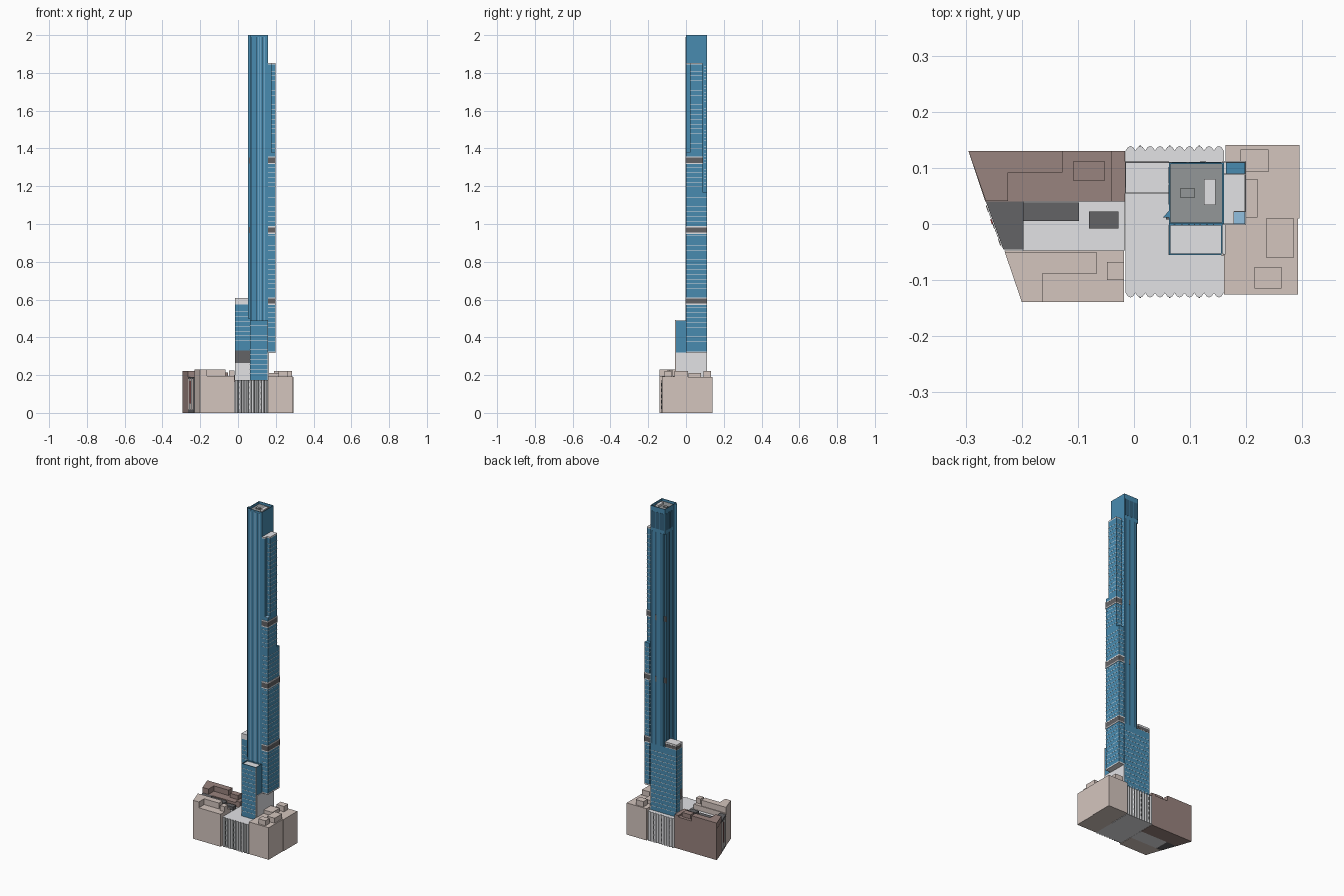
import bpy, bmesh

cube = bpy.data.objects.get("Cube")
if cube:
    bpy.data.objects.remove(cube, do_unlink=True)


def material(name, rgb):
    """Flat material from 0-255 display colour, stored as linear."""
    col = [((c / 255 + 0.055) / 1.055) ** 2.4 for c in rgb] + [1]
    m = bpy.data.materials.new(name)
    m.use_nodes = True
    m.diffuse_color = col
    m.node_tree.nodes["Principled BSDF"].inputs["Base Color"].default_value = col
    return m


BLUE = material("blue_glass", (72, 139, 176))
NAVY = material("deep_blue_glass", (52, 98, 126))
PALE = material("pale_blue_glass", (146, 192, 224))
LIGHT = material("light_grey", (226, 226, 229))
BEIGE = material("beige_stone", (212, 197, 190))
BROWN = material("brown_stone", (153, 131, 126))
DARK = material("dark_grey", (99, 99, 102))
ROOF = material("roof_grey", (147, 151, 152))
RED = material("red_sign", (190, 60, 60))


def finish(name, bm, *mats):
    bmesh.ops.recalc_face_normals(bm, faces=bm.faces)
    me = bpy.data.meshes.new(name)
    bm.to_mesh(me)
    bm.free()
    for m in mats:
        me.materials.append(m)
    ob = bpy.data.objects.new(name, me)
    bpy.context.collection.objects.link(ob)
    return ob


def add_prism(bm, pts, z0, z1):
    low = bm.faces.new([bm.verts.new((x, y, z0)) for x, y in pts])
    top = bmesh.ops.extrude_face_region(bm, geom=[low])["geom"]
    bmesh.ops.translate(bm, vec=(0, 0, z1 - z0),
                        verts=[v for v in top if isinstance(v, bmesh.types.BMVert)])
    bm.faces.new([v for v in reversed(low.verts)]) if not low.is_valid else None


def rect(x0, x1, y0, y1, grow=0.0):
    return [(x0 - grow, y0 - grow), (x1 + grow, y0 - grow),
            (x1 + grow, y1 + grow), (x0 - grow, y1 + grow)]


def prism(name, pts, z0, z1, mat):
    bm = bmesh.new()
    add_prism(bm, pts, z0, z1)
    return finish(name, bm, mat)


def box(name, x0, x1, y0, y1, z0, z1, mat):
    return prism(name, rect(x0, x1, y0, y1), z0, z1, mat)


def strips(name, rects, z0, z1, mat):
    """Several upright strips in one object."""
    bm = bmesh.new()
    for r in rects:
        add_prism(bm, rect(*r), z0, z1)
    finish(name, bm, mat)


def floor_lines(name, x0, x1, y0, y1, z0, z1, step=0.0255):
    """Thin bands marking every floor."""
    bm = bmesh.new()
    z = z0 + step
    while z < z1 - step / 2:
        add_prism(bm, rect(x0, x1, y0, y1, 0.0006), z, z + 0.0022)
        z += step
    finish(name, bm, LIGHT)


def walled_roof(name, x0, x1, y0, y1, z0, z1, depth, wall, mat, roof_mat):
    """Box whose top is inset and sunk behind a parapet."""
    bm = bmesh.new()
    add_prism(bm, rect(x0, x1, y0, y1), z0, z1)
    bm.normal_update()
    top = max(bm.faces, key=lambda f: f.calc_center_median().z)
    bmesh.ops.inset_region(bm, faces=[top], thickness=wall)
    floor = bmesh.ops.extrude_face_region(bm, geom=[top])["geom"]
    bmesh.ops.delete(bm, geom=[f for f in [top] if f.is_valid], context="FACES_ONLY")
    bmesh.ops.translate(bm, vec=(0, 0, -depth),
                        verts=[g for g in floor if isinstance(g, bmesh.types.BMVert)])
    for g in floor:
        if isinstance(g, bmesh.types.BMFace):
            g.material_index = 1
    return finish(name, bm, mat, roof_mat)


# Neighbouring blocks on the left side, with rooftop structures
box("east_back_block", 0.163, 0.295, 0.01, 0.141, 0, 0.19, BEIGE)
box("east_front_block", 0.16, 0.292, -0.126, 0.01, 0, 0.192, BEIGE)
for i, (x0, x1, y0, y1, z) in enumerate([
        (0.19, 0.24, 0.093, 0.133, 0.222), (0.163, 0.22, 0.012, 0.08, 0.212),
        (0.235, 0.285, -0.06, 0.01, 0.222), (0.215, 0.263, -0.115, -0.077, 0.222)]):
    box(f"east_roof_box_{i}", x0, x1, y0, y1, 0.185, z, BEIGE)

# Corner block at the front right
prism("front_corner_block", [(-0.2, -0.139), (-0.018, -0.139), (-0.018, -0.047), (-0.231, -0.047)], 0, 0.195, BEIGE)
prism("front_corner_raised", [(-0.2, -0.139), (-0.163, -0.139), (-0.163, -0.088), (-0.066, -0.088),
                              (-0.066, -0.051), (-0.23, -0.051)], 0.19, 0.23, BEIGE)
box("front_corner_box", -0.048, -0.018, -0.1, -0.068, 0.19, 0.225, BEIGE)

# Corner block at the back right
prism("back_corner_block", [(-0.265, 0.04), (-0.016, 0.04), (-0.016, 0.13), (-0.295, 0.13)], 0, 0.19, BROWN)
prism("back_corner_raised", [(-0.264, 0.041), (-0.225, 0.041), (-0.225, 0.092), (-0.127, 0.092),
                             (-0.127, 0.13), (-0.295, 0.13)], 0.185, 0.222, BROWN)
box("back_corner_box", -0.108, -0.053, 0.077, 0.112, 0.185, 0.215, BROWN)
box("back_corner_strip", -0.04, -0.016, 0.04, 0.13, 0.185, 0.2, BROWN)

# Entrance building between the corner blocks
prism("entrance_block", [(-0.233, -0.045), (-0.197, -0.045), (-0.197, 0.04), (-0.264, 0.04)], 0, 0.19, DARK)
box("passage_roof", -0.197, -0.016, -0.047, 0.04, 0, 0.165, LIGHT)
box("passage_box_long", -0.197, -0.098, 0.005, 0.038, 0.16, 0.185, DARK)
box("passage_box_short", -0.08, -0.028, -0.008, 0.022, 0.16, 0.185, DARK)


def slanted_plate(name, y0, y1, z0, z1, mat, out):
    edge = lambda y: -0.2497 - (y + 0.002) * 0.365
    prism(name, [(edge(y0) - out, y0), (edge(y0), y0), (edge(y1), y1), (edge(y1) - out, y1)], z0, z1, mat)


slanted_plate("entrance_glass", -0.04, 0.034, 0.015, 0.182, ROOF, 0.001)
slanted_plate("entrance_sign", 0.0, 0.008, 0.05, 0.17, RED, 0.003)
for i in range(3):
    slanted_plate(f"entrance_frame_{i}", -0.038 + i * 0.03, -0.028 + i * 0.03, 0.015, 0.182, BEIGE, 0.002)

# Podium with fluted front and back faces
flutes, left, right = 10, -0.015, 0.16
w = (right - left) / flutes
wave = [(left + w * (i + t), d) for i in range(flutes) for t, d in ((0, 0), (0.25, 0.006), (0.5, 0.008), (0.75, 0.006))]
wave.append((right, 0))
outline = [(x, -0.123 - d) for x, d in wave] + [(x, 0.131 + d) for x, d in reversed(wave)]
bm = bmesh.new()
add_prism(bm, outline, 0, 0.175)
bmesh.ops.recalc_face_normals(bm, faces=bm.faces)
for f in bm.faces:
    if 0.5 < f.normal.x < 0.95:
        f.material_index = 1
finish("fluted_podium", bm, LIGHT, ROOF)
for i in range(1, flutes, 3):
    for s, y in (("front", -0.131), ("back", 0.139)):
        x = left + w * (i + 0.5)
        for k in range(5):
            box(f"{s}_podium_slot_{i}_{k}", x - 0.0015, x + 0.0015, y - 0.001, y + 0.001,
                0.02 + k * 0.03, 0.038 + k * 0.03, DARK)

# Main tower shaft with a notched corner, fin and parapet
SX0, SX1, SY0, SY1 = 0.0625, 0.16, 0.0, 0.11
notched = [(SX0, SY0), (SX1, SY0), (SX1, SY1), (SX0 + 0.012, SY1), (SX0 + 0.012, SY1 - 0.012), (SX0, SY1 - 0.012)]
prism("tower_shaft", notched, 0.17, 1.85, BLUE)
walled_roof("tower_crown", SX0, SX1, SY0, SY1, 1.85, 2.0, 0.015, 0.004, BLUE, ROOF)
prism("tower_fin", [(0.052, 0.012), (SX0, 0.012), (SX0, 0.024)], 0.5, 2.0, BLUE)
box("roof_machine", 0.125, 0.145, 0.034, 0.08, 1.98, 1.997, LIGHT)
box("roof_hatch", 0.083, 0.108, 0.046, 0.064, 1.98, 1.99, ROOF)
strips("front_mullions", [(x - 0.001, x + 0.001, SY0 - 0.0015, SY0) for x in (0.085, 0.108, 0.118, 0.142)], 0.49, 1.99, PALE)
strips("front_recesses", [(x, x + 0.004, SY0 - 0.0008, SY0) for x in (0.07, 0.096, 0.128)], 0.49, 1.99, NAVY)
strips("rear_recesses", [(x, x + 0.009, SY1, SY1 + 0.0008) for x in (0.084, 0.118, 0.146)], 0.575, 1.85, NAVY)
strips("side_recesses", [(SX0 - 0.0008, SX0, y, y + 0.008) for y in (0.035, 0.062, 0.088)], 0.607, 1.85, NAVY)
strips("crown_rear_panels", [(x, x + 0.026, SY1, SY1 + 0.0008) for x in (0.068, 0.098, 0.128)], 1.87, 1.97, NAVY)
strips("crown_side_panels", [(SX0 - 0.0008, SX0, y, y + 0.03) for y in (0.035, 0.072)], 1.87, 1.97, NAVY)
floor_lines("shaft_side_windows", SX1 - 0.002, SX1, 0.096, 0.104, 1.17, 1.85, 0.017)

# Side slab, stepped at the back and at its front outer corner
LX0, LX1 = 0.16, 0.198
NOTCH = [(LX0, 0), (0.178, 0), (0.178, 0.022), (LX1, 0.022), (LX1, 0.088), (LX0, 0.088)]
box("slab_back_part", LX0 + 0.004, LX1, 0.088, 0.11, 0.325, 1.17, BLUE)
box("slab_body", LX0, LX1, 0, 0.088, 0.325, 1.375, BLUE)
box("slab_corner_roof", 0.178, LX1, 0, 0.022, 1.375, 1.378, PALE)
prism("slab_upper", NOTCH, 1.375, 1.845, BLUE)
prism("slab_top_cap", NOTCH, 1.845, 1.853, LIGHT)
box("slab_base_cap", LX0, LX1 + 0.001, -0.001, 0.111, 0.317, 0.325, LIGHT)
floor_lines("slab_floors", LX0, LX1, 0, 0.11, 0.325, 1.16)
floor_lines("slab_middle_floors", LX0, LX1, 0, 0.088, 1.17, 1.37)
floor_lines("slab_upper_floors", LX0, LX1, 0.022, 0.088, 1.375, 1.84)

# Service bands around the slab and in the shaft recesses
for i, z in enumerate((0.592, 0.968, 1.337)):
    back = 0.11 if z < 1.17 else 0.088
    prism(f"service_band_{i}", rect(LX0, LX1, 0, back, 0.0015), z - 0.014, z + 0.014, DARK)
    for s in (-1, 1):
        prism(f"service_trim_{i}_{s}", rect(LX0, LX1, 0, back, 0.002), z + s * 0.017 - 0.003, z + s * 0.017 + 0.003, LIGHT)
    if i:
        box(f"recess_band_{i}", SX0 - 0.001, SX0 + 0.0125, 0.09, 0.1, z - 0.016, z + 0.016, DARK)
        box(f"fin_band_{i}", 0.057, SX0, 0.008, 0.018, z - 0.016, z + 0.016, DARK)
        box(f"rear_band_{i}", 0.118, 0.128, 0.109, 0.1115, z - 0.016, z + 0.016, DARK)

# Low slab behind, on the other side of the shaft
WX0, WX1, WY0, WY1 = -0.015, 0.075, 0.055, 0.11
box("low_slab_base", WX0, SX0, WY0, 0.08, 0.17, 0.265, LIGHT)
box("low_slab_recess", WX0, SX0, WY0, 0.08, 0.265, 0.33, DARK)
box("low_slab_front", WX0, SX0, WY0, 0.08, 0.33, 0.575, BLUE)
box("low_slab_back", WX0, WX1, 0.08, WY1, 0.17, 0.575, BLUE)
floor_lines("low_slab_floors", WX0, SX0, WY0, 0.08, 0.33, 0.57)
floor_lines("low_rear_floors", WX0, 0.155, 0.08, WY1, 0.175, 0.57)
box("low_slab_cap", WX0, SX0, WY0, WY1, 0.575, 0.607, LIGHT)
box("low_slab_rear_vent", WX0 - 0.001, SX0, 0.065, WY1 + 0.001, 0.578, 0.597, DARK)

# Front wing and the pale wall under the side slab
walled_roof("front_wing", SX0, 0.158, -0.055, 0, 0.17, 0.49, 0.006, 0.004, BLUE, LIGHT)
floor_lines("front_wing_floors", SX0, 0.157, -0.055, -0.002, 0.18, 0.48)
box("front_wing_edge", 0.1555, 0.1595, -0.057, -0.053, 0.17, 0.492, BEIGE)
box("pale_side_wall", 0.156, 0.163, -0.054, 0.11, 0.17, 0.32, LIGHT)
